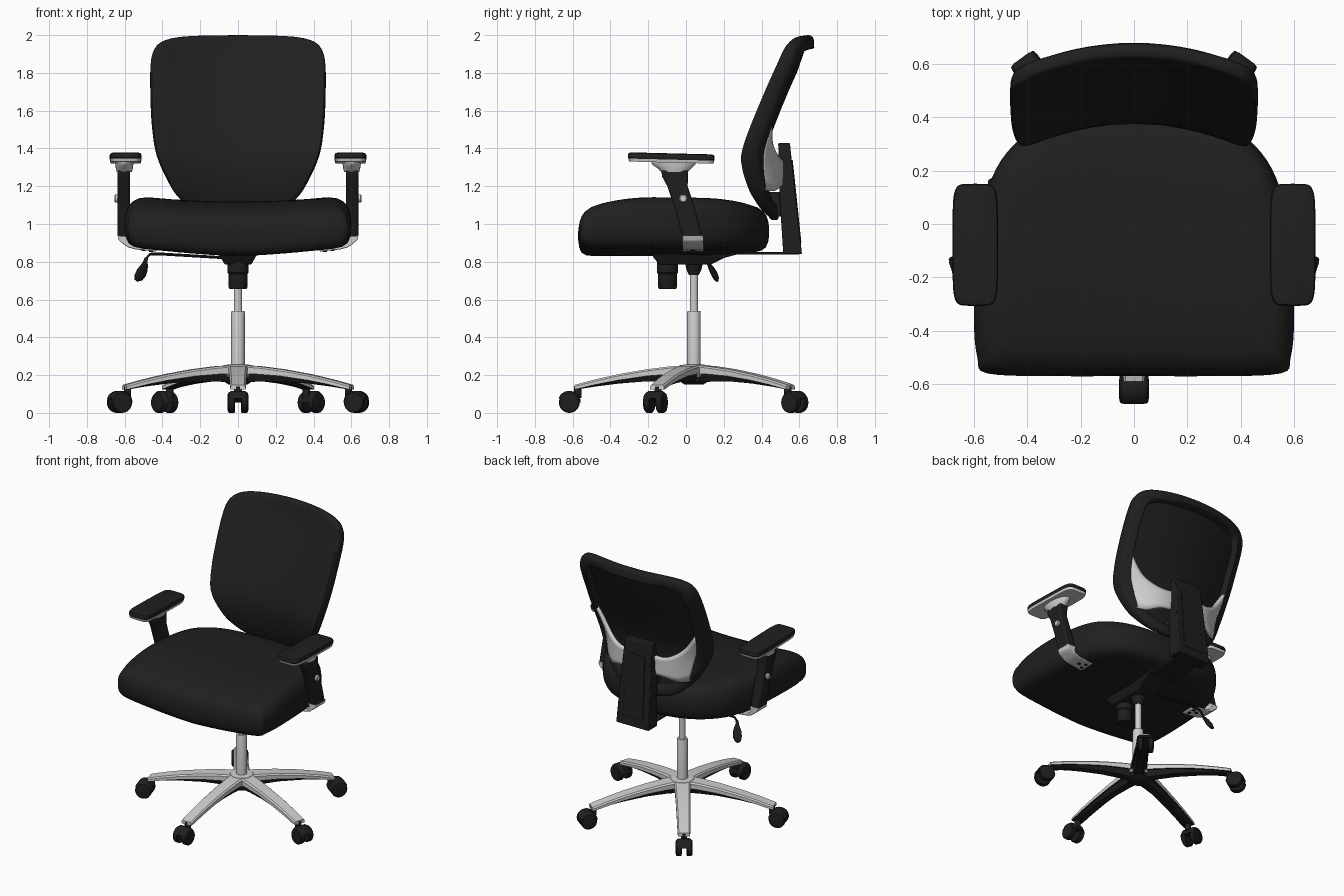
import bpy, bmesh, math
from mathutils import Vector, Matrix

if "Cube" in bpy.data.objects:
    bpy.data.objects.remove(bpy.data.objects["Cube"])


def mat(name, v):
    m = bpy.data.materials.new(name)
    m.diffuse_color = (v, v, v, 1)
    m.use_nodes = True
    m.node_tree.nodes["Principled BSDF"].inputs["Base Color"].default_value = m.diffuse_color
    return m


BLACK = mat("black fabric", 0.014)
PLASTIC = mat("black plastic", 0.013)
MESH = mat("dark mesh", 0.012)
SILVER = mat("silver", 0.62)


def finish(name, bm, mats, rule=None, angle=35, bevel=0):
    bmesh.ops.recalc_face_normals(bm, faces=bm.faces)
    bm.normal_update()
    if rule:
        for f in bm.faces:
            f.material_index = rule(f)
    me = bpy.data.meshes.new(name)
    bm.to_mesh(me)
    bm.free()
    ob = bpy.data.objects.new(name, me)
    bpy.context.collection.objects.link(ob)
    for m in mats:
        me.materials.append(m)
    if bevel:
        b = ob.modifiers.new("bevel", 'BEVEL')
        b.width, b.segments, b.limit_method = bevel, 2, 'ANGLE'
    bpy.ops.object.select_all(action='DESELECT')
    ob.select_set(True)
    bpy.context.view_layer.objects.active = ob
    bpy.ops.object.shade_smooth_by_angle(angle=math.radians(angle))
    return ob


def loft(name, rings, m, rule=None, angle=35, bevel=0, xf=None):
    """Skin a list of equal-length rings and cap both ends."""
    bm = bmesh.new()
    vs = [[bm.verts.new(p) for p in r] for r in rings]
    n = len(rings[0])
    for a, b in zip(vs, vs[1:]):
        for i in range(n):
            bm.faces.new((a[i], a[(i + 1) % n], b[(i + 1) % n], b[i]))
    bm.faces.new(vs[0])
    bm.faces.new(vs[-1])
    if xf:
        bm.transform(xf)
    return finish(name, bm, m if isinstance(m, list) else [m], rule, angle, bevel)


def rect(x0, x1, y0, y1, z):
    return [(x0, y0, z), (x1, y0, z), (x1, y1, z), (x0, y1, z)]


def box(name, x0, x1, y0, y1, z0, z1, m, bevel=0.006, xf=None):
    return loft(name, [rect(x0, x1, y0, y1, z0), rect(x0, x1, y0, y1, z1)], m, bevel=bevel, xf=xf)


def circle(c, r, axis='z', n=20):
    out = []
    for i in range(n):
        a, b = r * math.cos(math.tau * i / n), r * math.sin(math.tau * i / n)
        d = {'z': (a, b, 0), 'x': (0, a, b), 'y': (a, 0, b)}[axis]
        out.append(tuple(Vector(c) + Vector(d)))
    return out


def turned(name, x, y, prof, m, n=20):
    return loft(name, [circle((x, y, z), r, 'z', n) for r, z in prof], m)


def spline(pts, k):
    """Smooth curve through 2D points, k samples per span."""
    P = [Vector(p) for p in pts]
    P = [P[0] * 2 - P[1]] + P + [P[-1] * 2 - P[-2]]
    out = []
    for a, b, c, d in zip(P, P[1:], P[2:], P[3:]):
        for j in range(k):
            t = j / k
            out.append(0.5 * (2 * b + (c - a) * t + (2 * a - 5 * b + 4 * c - d) * t * t
                              + (3 * b - a - 3 * c + d) * t ** 3))
    return out + [P[-2]]


def lookup(table):
    s = spline(table, 8)

    def f(v):
        v = min(max(v, s[0].x), s[-1].x)
        for a, b in zip(s, s[1:]):
            if v <= b.x:
                return a.y + (b.y - a.y) * (v - a.x) / (b.x - a.x)
        return s[-1].y
    return f


def closed(half, k):
    h = spline(half, k)
    return h + [Vector((-p.x, p.y)) for p in reversed(h[1:-1])]


# Seat cushion: plan outline lofted from underside to saddle-shaped top
plan = closed([(0, -.57), (.3, -.57), (.55, -.56), (.587, -.5), (.6, -.35), (.587, -.05),
               (.545, .14), (.475, .27), (.355, .37), (.2, .42), (0, .44)], 4)


def seat_low(x, y):
    return .83 + .05 * abs(x / .6) ** 1.4 + .03 * max(0, y / .44) ** 2


def seat_point(p, s, t):
    x, y = p.x * s, (p.y + .07) * s - .07
    lo = seat_low(x, y)
    hi = 1.118 + .026 * min(1, abs(x) / .5) ** 2 - .42 * max(0, -y - .17) ** 2 - .3 * max(0, y - .1) ** 2
    return (x, y, lo + (hi - lo) * t)


seat_prof = [(.03, 0), (.4, 0), (.84, 0), (.92, .02), (.965, .08), (.99, .2), (1, .36), (1, .55), (.99, .7),
             (.97, .82), (.935, .91), (.88, .97), (.8, 1), (.6, 1), (.4, 1), (.2, 1), (.03, 1)]
loft("seat_cushion", [[seat_point(p, s, t) for p in plan] for s, t in seat_prof], BLACK, angle=60)

# Backrest: curved shell with a thick rim and recessed mesh at the rear
back_y = lookup([(1.02, .445), (1.12, .405), (1.2, .384), (1.3, .374), (1.4, .39), (1.65, .487),
                 (1.85, .577), (1.95, .612), (2.0, .622)])
depth = lookup([(1.02, .05), (1.15, .08), (1.3, .1), (1.8, .09), (1.92, .075), (2.0, .05)])
curve_k = lookup([(1.0, .52), (1.35, .52), (1.65, .47), (2.0, .49)])
outline = closed([(0, 2.0), (.25, 1.995), (.38, 1.975), (.44, 1.93), (.463, 1.84), (.463, 1.65), (.454, 1.5),
                  (.43, 1.36), (.368, 1.22), (.305, 1.13), (.2, 1.055), (0, 1.02)], 4)


def back_point(x, z, d):
    return (x, back_y(z) - curve_k(z) * x * x + d * depth(z), z)


rim = [(.03, 0), (.2, 0), (.4, 0), (.6, 0), (.8, 0), (.94, 0), (.98, .05), (.997, .18), (1, .45), (.997, .75),
       (.98, .94), (.95, 1), (.865, 1), (.85, .9), (.845, .35), (.6, .35), (.4, .35), (.2, .35), (.03, .35)]
n_out = len(outline)
loft("backrest", [[back_point(p.x * s, 1.52 + (p.y - 1.52) * s, d) for p in outline] for s, d in rim],
     [BLACK, MESH], angle=50)
me = bpy.context.object.data
for i, poly in enumerate(me.polygons):
    poly.material_index = int(14 * n_out <= i < 18 * n_out or i == len(me.polygons) - 1)

# Silver wings joining the backrest rim to the rear upright
top_z = lookup([(0, 1.34), (.4, 1.345), (.75, 1.41), (1, 1.55)])
low_z = lookup([(0, 1.21), (.4, 1.2), (.75, 1.175), (1, 1.18)])
for side in (-1, 1):
    bm = bmesh.new()
    grid = []
    for i in range(17):
        u, row = i / 16, []
        for j in range(7):
            z = low_z(u) + (top_z(u) - low_z(u)) * j / 6
            xe = .33 + (z - 1.23) * .22
            x = .09 + (xe - .09) * u
            ye = back_point(xe, z, .85)[1]
            row.append(bm.verts.new((side * x, .505 + (ye - .505) * u ** 2.4, z)))
        grid.append(row)
    for a, b in zip(grid, grid[1:]):
        for j in range(6):
            bm.faces.new((a[j], a[j + 1], b[j + 1], b[j]))
    wing = finish("back_wing", bm, [SILVER])
    sol = wing.modifiers.new("thickness", 'SOLIDIFY')
    sol.thickness, sol.offset = .022, 0

# Rear upright, its raised panel and the bar running under the seat
loft("rear_upright", [rect(-.13, .13, .515, .614, .84), rect(-.12, .12, .495, .58, 1.15),
                      rect(-.105, .105, .488, .55, 1.43)], PLASTIC, bevel=.006)
loft("upright_panel", [rect(-.08, .08, .59, .611, .9), rect(-.075, .075, .56, .587, 1.13),
                       rect(-.065, .065, .55, .565, 1.34)], PLASTIC, bevel=.003)
box("support_bar", -.09, .09, .15, .6, .838, .852, PLASTIC, .004)
loft("lower_back_mount", [rect(-.09, .09, .44, .53, 1.04), rect(-.09, .09, .41, .52, 1.17)], PLASTIC, bevel=.008)

# Tilt mechanism, tension knob and height lever
loft("tilt_mechanism", [rect(-.07, .07, -.14, .13, .785), rect(-.09, .09, -.17, .2, .82),
                        rect(-.11, .11, -.19, .33, .855)], PLASTIC, bevel=.008)
turned("tension_knob", 0, -.098, [(.045, .655), (.05, .665), (.05, .735), (.056, .742), (.056, .81), (.05, .83)],
       PLASTIC)
lever = [(-.05, .1, .82), (-.25, .105, .832), (-.42, .11, .842), (-.465, .11, .84), (-.485, .112, .82)]
loft("lever_rod", [circle(p, .008, 'x', 10) for p in lever], PLASTIC)
loft("lever_handle", [[(x + r * math.cos(t), y + .55 * r * math.sin(t), z + .3 * r * math.cos(t))
                       for t in (math.tau * i / 14 for i in range(14))] for x, y, z, r in (
    (-.484, .11, .825, .01), (-.492, .115, .8, .013), (-.505, .132, .77, .028), (-.513, .147, .742, .034),
    (-.518, .158, .715, .03), (-.52, .164, .698, .014))], PLASTIC)

# Gas column
CY = .042
turned("lower_tube", 0, CY, [(.036, .2), (.036, .53), (.033, .54)], SILVER)
turned("upper_tube", 0, CY, [(.022, .52), (.022, .76)], SILVER)
turned("column_socket", 0, CY, [(.026, .73), (.038, .755), (.05, .8)], PLASTIC)

# Armrests
pad_c = (.595, -.078)


def pad_ring(s, sx, sy, dz):
    ring = []
    for i in range(40):
        a = math.tau * i / 40
        c, q = math.cos(a), math.sin(a)
        x = math.copysign(abs(c) ** .33, c) * sx
        y = pad_c[1] + math.copysign(abs(q) ** .33, q) * sy
        ring.append((s * (pad_c[0] + x), y, dz - .025 * (y - pad_c[1])))
    return ring


for s in (-1, 1):
    loft("arm_pad", [pad_ring(s, a, b, z) for a, b, z in (
        (.08, .222, 1.338), (.085, .229, 1.346), (.085, .229, 1.362), (.081, .225, 1.37), (.07, .213, 1.374))], BLACK)
    loft("arm_pad_plate", [pad_ring(s, .08, .223, 1.325), pad_ring(s, .084, .228, 1.341)], SILVER)
    # oval collar flaring up to the pad
    loft("arm_collar", [[(s * (.602 + a * math.cos(t)), y + b * math.sin(t), z)
                         for t in (math.tau * i / 24 for i in range(24))]
                        for a, b, y, z in ((.04, .07, -.06, 1.275), (.045, .09, -.06, 1.295),
                                           (.048, .115, -.065, 1.315), (.05, .12, -.065, 1.33))], SILVER)
    loft("arm_post", [rect(s * .572, s * .638, y - h, y + h, z) for y, h, z in (
        (.036, .052, .925), (-.005, .053, 1.08), (-.045, .054, 1.2), (-.058, .068, 1.25), (-.06, .072, 1.285))],
        PLASTIC, bevel=.012)
    loft("arm_knob", [circle((s * x, -.015, 1.135), r, 'x', 16) for x, r in (
        (.63, .022), (.648, .022), (.654, .016))], SILVER)
    # bent bracket from the post to the seat underside
    path = [(.606, .94, .033), (.604, .912, .026), (.58, .886, .008), (.54, seat_low(.54, 0) - .001, .006),
            (.43, seat_low(.43, 0) - .001, .006)]
    loft("arm_bracket", [[(s * (x + (w if i < 2 else .006)), y, z - (0 if i < 2 else w)) for y in (-.018, .092)]
                         + [(s * (x - (w if i < 2 else .006)), y, z + (0 if i < 2 else w)) for y in (.092, -.018)]
                         for i, (x, z, w) in enumerate(path)], SILVER, bevel=.004)
    for bx, by in ((.46, .015), (.46, .06), (.50, .038)):
        zb = seat_low(bx, 0)
        turned("bracket_bolt", s * bx, by, [(.011, zb - .012), (.011, zb)], PLASTIC, 10)

# Five-star base: silver arms with black ribs below, ending in twin casters
turned("base_hub", 0, CY, [(.08, .19), (.088, .2), (.088, .238), (.075, .252), (.05, .256)], SILVER)
turned("hub_underside", 0, CY, [(.05, .15), (.072, .165), (.074, .195)], PLASTIC)
arm = [(.04, .252, .055, .045), (.12, .247, .052, .042), (.25, .231, .048, .036), (.4, .205, .045, .032),
       (.52, .178, .043, .028), (.6, .157, .042, .026), (.632, .148, .039, .024)]
for k in range(5):
    xf = Matrix.Translation((0, CY, 0)) @ Matrix.Rotation(math.radians(-90 + 72 * k), 4, 'Z')
    loft("base_arm", [[(r, -w, z - h), (r, -w, z - .009), (r, -w * .8, z), (r, w * .8, z),
                       (r, w, z - .009), (r, w, z - h)] for r, z, w, h in arm], [SILVER, PLASTIC],
         rule=lambda f: int(f.normal.z < -.5), xf=xf)
    loft("arm_rib", [[(r, -w * .8, z - h), (r, w * .8, z - h), (r, w * .5, z - h - d), (r, -w * .5, z - h - d)]
                     for (r, z, w, h), d in zip(arm[:6], (.045, .038, .028, .018, .01, .004))], PLASTIC, xf=xf)
    loft("caster_stem", [circle((.615, 0, z), .02, 'z', 12) for z in (.08, .14)], PLASTIC, xf=xf)
    loft("caster_hood", [[(.66 + r * math.cos(a), y, .056 + r * math.sin(a))
                          for a in (math.radians(20 + 16 * i) for i in range(11))]
                         for y, r in ((-.046, .054), (-.036, .061), (.036, .061), (.046, .054))], PLASTIC, xf=xf)
    for s in (-1, 1):
        loft("caster_wheel", [circle((.66, s * y, .055), r, 'y', 24) for y, r in (
            (.016, .05), (.02, .055), (.047, .055), (.053, .05), (.056, .034))], PLASTIC, xf=xf)
